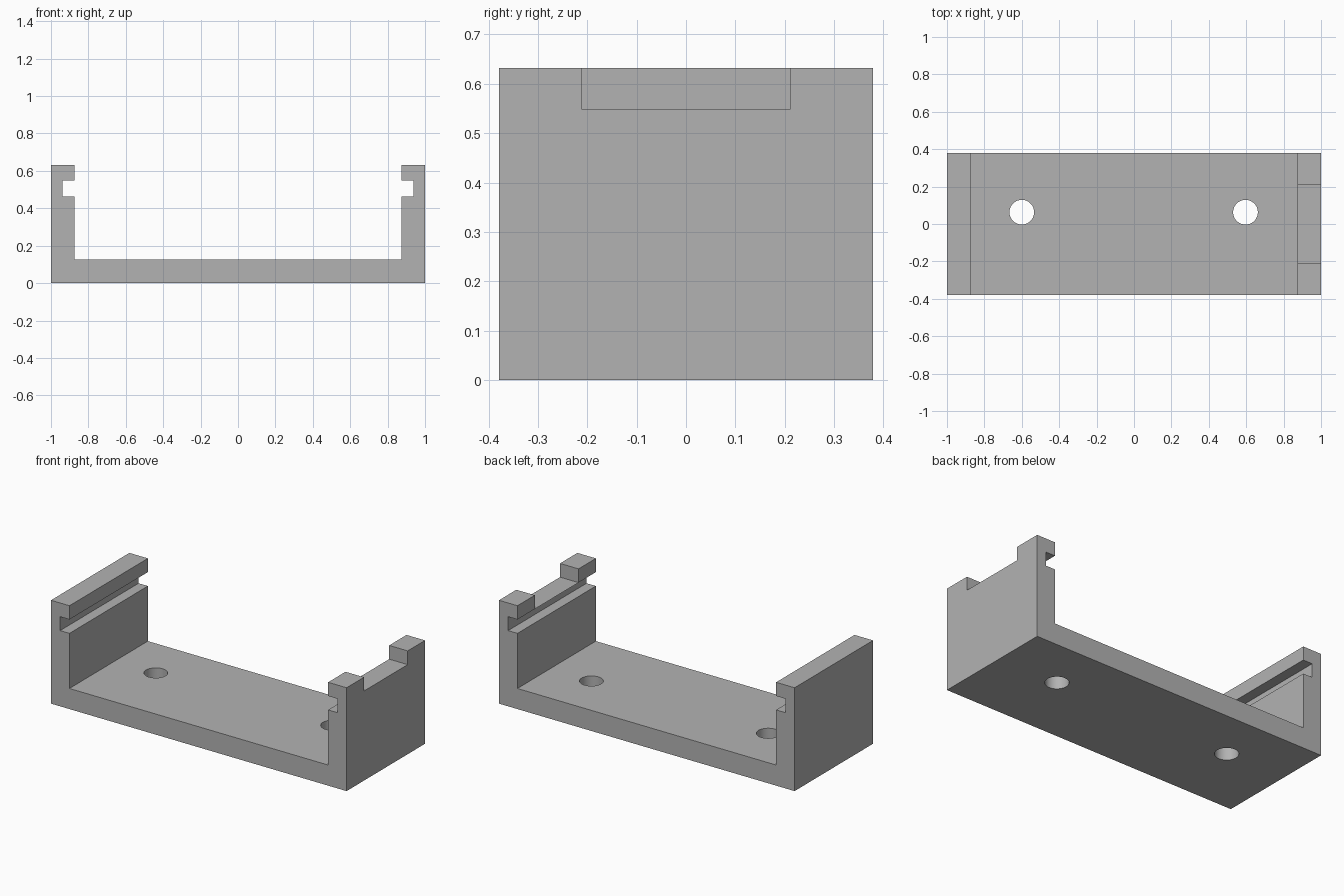
import bpy
import bmesh

cube = bpy.data.objects.get("Cube")
if cube:
    bpy.data.objects.remove(cube, do_unlink=True)

grey = bpy.data.materials.new("plain grey")
grey.use_nodes = True
COLOUR = (0.45, 0.45, 0.45, 1)
grey.diffuse_color = COLOUR
grey.node_tree.nodes["Principled BSDF"].inputs["Base Color"].default_value = COLOUR

HALF_DEPTH = 0.379
TOP, FLOOR = 0.632, 0.126
INNER, SLOT = 0.875, 0.938
SLOT_LOW, SLOT_HIGH = 0.463, 0.548


def add_object(name, bm):
    bmesh.ops.recalc_face_normals(bm, faces=bm.faces)
    mesh = bpy.data.meshes.new(name)
    bm.to_mesh(mesh)
    bm.free()
    mesh.materials.append(grey)
    obj = bpy.data.objects.new(name, mesh)
    bpy.context.collection.objects.link(obj)
    return obj


def cut(target, cutter):
    mod = target.modifiers.new(cutter.name, 'BOOLEAN')
    mod.operation = 'DIFFERENCE'
    mod.solver = 'EXACT'
    mod.object = cutter
    cutter.hide_render = True
    bpy.context.view_layer.objects.active = target
    bpy.ops.object.modifier_apply(modifier=mod.name)
    bpy.data.objects.remove(cutter, do_unlink=True)


# Channel: half profile mirrored, then extruded from front to back
half = [(1, 0), (1, TOP), (INNER, TOP), (INNER, SLOT_HIGH), (SLOT, SLOT_HIGH),
        (SLOT, SLOT_LOW), (INNER, SLOT_LOW), (INNER, FLOOR)]
profile = half + [(-x, z) for x, z in reversed(half)]
bm = bmesh.new()
face = bm.faces.new([bm.verts.new((x, -HALF_DEPTH, z)) for x, z in profile])
extruded = bmesh.ops.extrude_face_region(bm, geom=[face], use_keep_orig=True)
moved = [v for v in extruded["geom"] if isinstance(v, bmesh.types.BMVert)]
bmesh.ops.translate(bm, verts=moved, vec=(0, 2 * HALF_DEPTH, 0))
bracket = add_object("slotted_channel_bracket", bm)

# Notch through the lip of the left wall
bm = bmesh.new()
bmesh.ops.create_cube(bm, size=1)
bmesh.ops.scale(bm, verts=bm.verts, vec=(0.4, 0.422, 0.4))
bmesh.ops.translate(bm, verts=bm.verts, vec=(1, 0, SLOT_HIGH + 0.2))
cut(bracket, add_object("lip_notch", bm))

# Two screw holes through the floor
for x in (-0.6, 0.596):
    bm = bmesh.new()
    bmesh.ops.create_cone(bm, cap_ends=True, segments=48, radius1=0.066,
                          radius2=0.066, depth=0.4)
    bmesh.ops.translate(bm, verts=bm.verts, vec=(x, 0.063, FLOOR / 2))
    cut(bracket, add_object("screw_hole", bm))

# Smooth hole walls, crisp edges elsewhere
bpy.ops.object.select_all(action='DESELECT')
bracket.select_set(True)
bpy.context.view_layer.objects.active = bracket
bpy.ops.object.shade_smooth_by_angle(angle=0.5)
